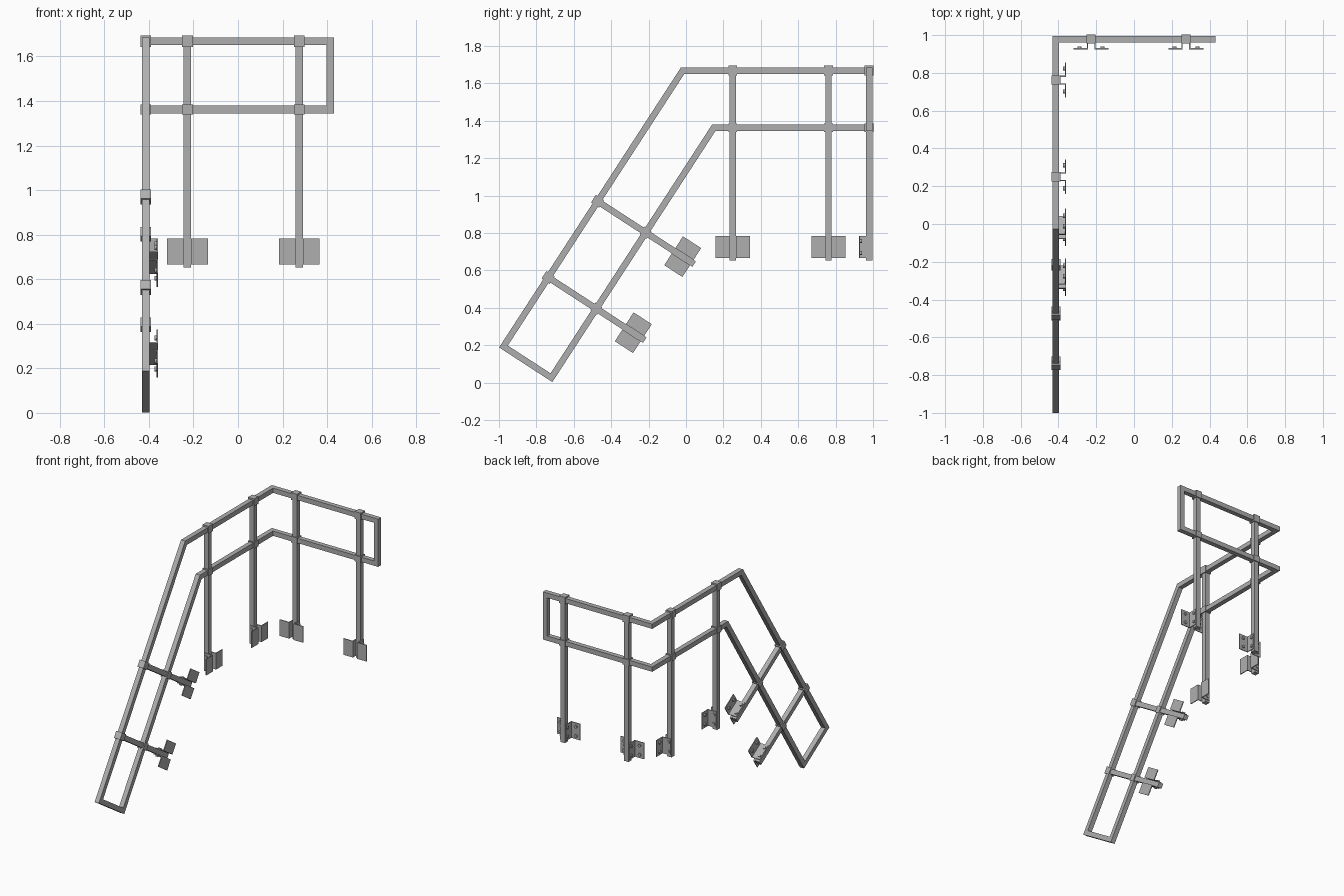
import bpy, bmesh
from math import radians
from mathutils import Vector, Matrix

cube = bpy.data.objects.get("Cube")
if cube:
    bpy.data.objects.remove(cube)

steel = bpy.data.materials.new("grey_steel")
steel.use_nodes = True
steel.diffuse_color = (0.43, 0.43, 0.43, 1)
steel.node_tree.nodes["Principled BSDF"].inputs["Base Color"].default_value = (0.43, 0.43, 0.43, 1)

X, Y, Z = Vector((1, 0, 0)), Vector((0, 1, 0)), Vector((0, 0, 1))
BAR = 0.034                     # square tube width
SIDE, BACK = -0.414, 0.979      # planes of the two rail runs
TOP, GAP = 1.668, 0.306         # top rail height, spacing between rails


def finish(name, bm, matrix=Matrix()):
    bmesh.ops.recalc_face_normals(bm, faces=bm.faces)
    mesh = bpy.data.meshes.new(name)
    bm.to_mesh(mesh)
    bm.free()
    mesh.materials.append(steel)
    obj = bpy.data.objects.new(name, mesh)
    obj.matrix_world = matrix
    bpy.context.collection.objects.link(obj)
    return obj


def add_box(bm, low, high):
    low, high = Vector(low), Vector(high)
    m = Matrix.Translation((low + high) / 2) @ Matrix.Diagonal((*(high - low), 1))
    bmesh.ops.create_cube(bm, size=1, matrix=m)


def add_bolt(bm, centre, length, axis, radius=0.011):
    turn = Matrix.Rotation(radians(90), 4, axis)
    bmesh.ops.create_cone(bm, cap_ends=True, segments=12, radius1=radius, radius2=radius,
                          depth=length, matrix=Matrix.Translation(centre) @ turn)


# Continuous handrail: square tube with mitred corners around a closed loop
slope = Vector((0, 0.545, 0.839)).normalized()
across = Vector((0, slope.z, -slope.y))
foot = Vector((SIDE, -0.976, 0.193))
foot_low = foot + across * GAP


def slope_at(start, z):
    return start + slope * ((z - start.z) / slope.z)


path = [foot, slope_at(foot, TOP), Vector((SIDE, BACK, TOP)), Vector((-SIDE, BACK, TOP)),
        Vector((-SIDE, BACK, TOP - GAP)), Vector((SIDE, BACK, TOP - GAP)),
        slope_at(foot_low, TOP - GAP), foot_low]
bm = bmesh.new()
count = len(path)
dirs = [(path[(i + 1) % count] - path[i]).normalized() for i in range(count)]
for i, d in enumerate(dirs):
    n = Y if abs(d.x) > 0.5 else X
    u = d.cross(n)
    rings = []
    for j, near in ((i, dirs[i - 1]), ((i + 1) % count, dirs[(i + 1) % count])):
        mitre = d + near
        ring = []
        for a, b in ((-1, -1), (1, -1), (1, 1), (-1, 1)):
            off = (u * a + n * b) * BAR / 2
            ring.append(bm.verts.new(path[j] + off - d * (off.dot(mitre) / d.dot(mitre))))
        rings.append(ring)
    for k in range(4):
        m = (k + 1) % 4
        bm.faces.new((rings[0][k], rings[0][m], rings[1][m], rings[1][k]))
bmesh.ops.remove_doubles(bm, verts=bm.verts, dist=0.0005)
finish("handrail", bm)


def make_post(name, origin, inward, up, bracket_drop):
    """Post hanging from the top rail; local y points inward, local z up the post."""
    side = inward.cross(up)
    m = Matrix((side, inward, up)).transposed().to_4x4()
    m.translation = origin
    half = BAR / 2

    bm = bmesh.new()
    add_box(bm, (-half, -half, -bracket_drop - 0.073), (half, half, 0))
    finish(name + "_post", bm, m)

    # Clamps around both rails
    for label, low, high in (("upper", -0.025, 0.027), ("lower", -GAP - 0.022, -GAP + 0.022)):
        bm = bmesh.new()
        add_box(bm, (-0.024, -0.024, low), (0.024, 0.024, high))
        finish(name + "_" + label + "_clamp", bm, m)

    # Pair of angle brackets with bolts
    bm = bmesh.new()
    bolts = bmesh.new()
    low, high = -bracket_drop - 0.058, -bracket_drop + 0.058
    for s in (-1, 1):
        web = sorted((s * half, s * (half + 0.006)))
        add_box(bm, (web[0], -0.012, low), (web[1], 0.054, high))
        flange = sorted((s * (half + 0.006), s * 0.092))
        add_box(bm, (flange[0], 0.048, low), (flange[1], 0.054, high))
        for dz in (-0.033, 0.033):
            add_bolt(bolts, (s * 0.061, 0.045, dz - bracket_drop), 0.012, 'X')
    for dz in (-0.033, 0.033):
        add_bolt(bolts, (0, 0.003, dz - bracket_drop), 0.06, 'Y')
    finish(name + "_bracket", bm, m)
    finish(name + "_bolts", bolts, m)


for i, x in enumerate((-0.227, 0.275)):
    make_post(f"back_{i + 1}", Vector((x, BACK, TOP)), -Y, Z, 0.943)
for i, y in enumerate((0.25, 0.762)):
    make_post(f"side_{i + 1}", Vector((SIDE, y, TOP)), X, Z, 0.943)
for i, t in enumerate((0.44, 0.925)):
    make_post(f"stair_{i + 1}", foot + slope * t, X, -across, 0.542)
